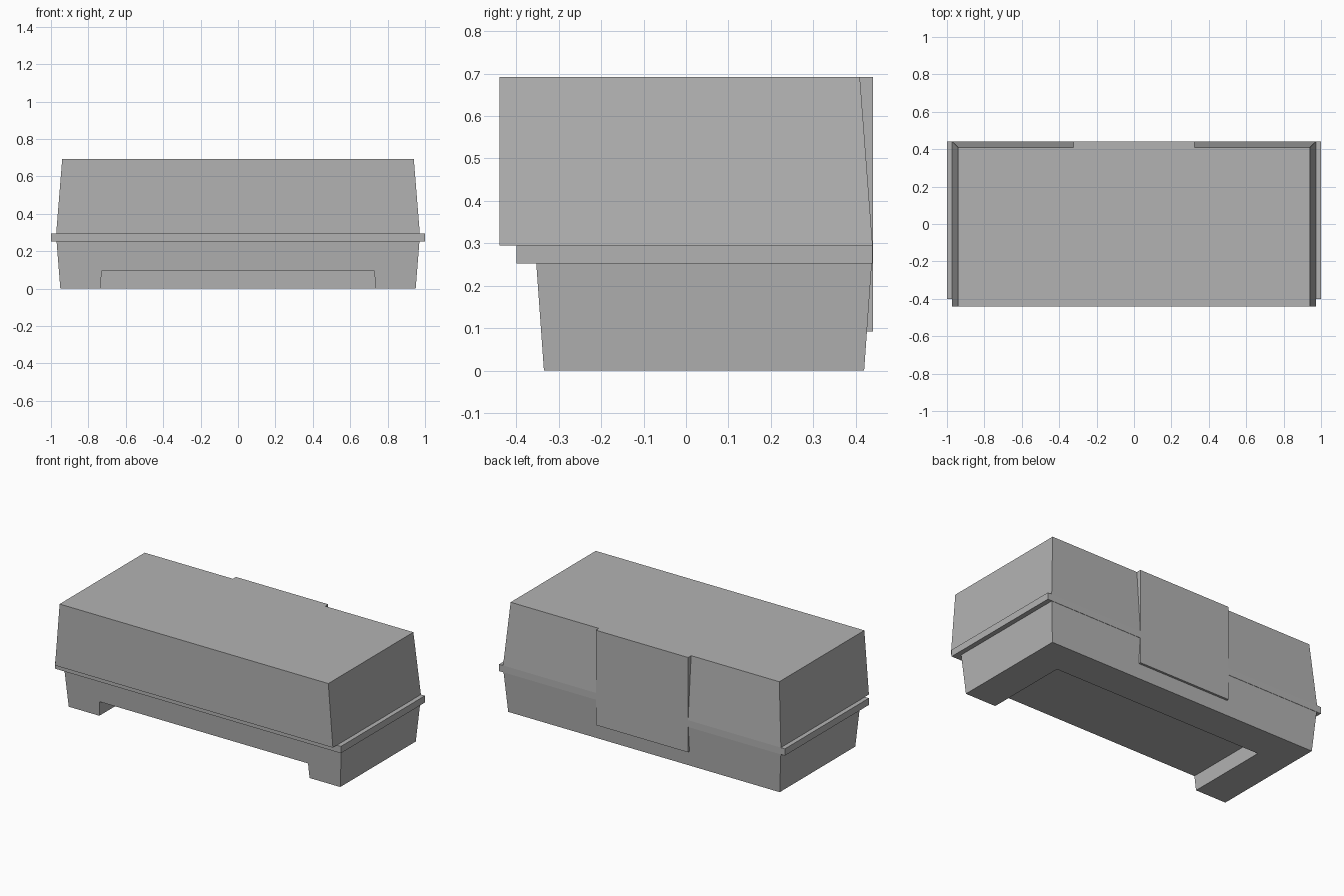
import bpy, bmesh

default = bpy.data.objects.get("Cube")
if default:
    bpy.data.objects.remove(default, do_unlink=True)

# Single plain grey plastic
grey = bpy.data.materials.new("grey_plastic")
grey.use_nodes = True
colour = (0.45, 0.45, 0.45, 1)
grey.diffuse_color = colour
grey.node_tree.nodes["Principled BSDF"].inputs["Base Color"].default_value = colour


def tapered_box(name, bottom, top):
    """Box between two rectangles, each given as (half width, front, back, height)."""
    bm = bmesh.new()
    rings = []
    for half, front, back, z in (bottom, top):
        corners = ((-half, front), (half, front), (half, back), (-half, back))
        rings.append([bm.verts.new((x, y, z)) for x, y in corners])
    low, high = rings
    bm.faces.new(low[::-1])
    bm.faces.new(high)
    for i in range(4):
        j = (i + 1) % 4
        bm.faces.new((low[i], low[j], high[j], high[i]))
    mesh = bpy.data.meshes.new(name)
    bm.to_mesh(mesh)
    bm.free()
    mesh.materials.append(grey)
    obj = bpy.data.objects.new(name, mesh)
    bpy.context.collection.objects.link(obj)
    return obj


# Lower tray, narrowing towards the floor
tray = tapered_box("lower_tray", (0.95, -0.335, 0.42, 0), (0.97, -0.353, 0.438, 0.252))

# Recess under the front of the tray, leaving a foot on each side
cutter = tapered_box("recess_cutter", (0.737, -0.5, 0.205, -0.02), (0.729, -0.5, 0.2, 0.093))
cutter.hide_render = True
cutter.hide_viewport = True
cut = tray.modifiers.new("recess", "BOOLEAN")
cut.operation = "DIFFERENCE"
cut.solver = "EXACT"
cut.object = cutter

# Rim plate that sticks out at both ends
tapered_box("rim_plate", (1, -0.4, 0.44, 0.252), (1, -0.4, 0.44, 0.295))

# Upper lid, overhanging the rim at the front
tapered_box("upper_lid", (0.972, -0.44, 0.44, 0.295), (0.94, -0.44, 0.41, 0.692))

# Upright hinge block in the middle of the back
tapered_box("hinge_block", (0.323, 0.36, 0.4405, 0.092), (0.323, 0.36, 0.4405, 0.692))
